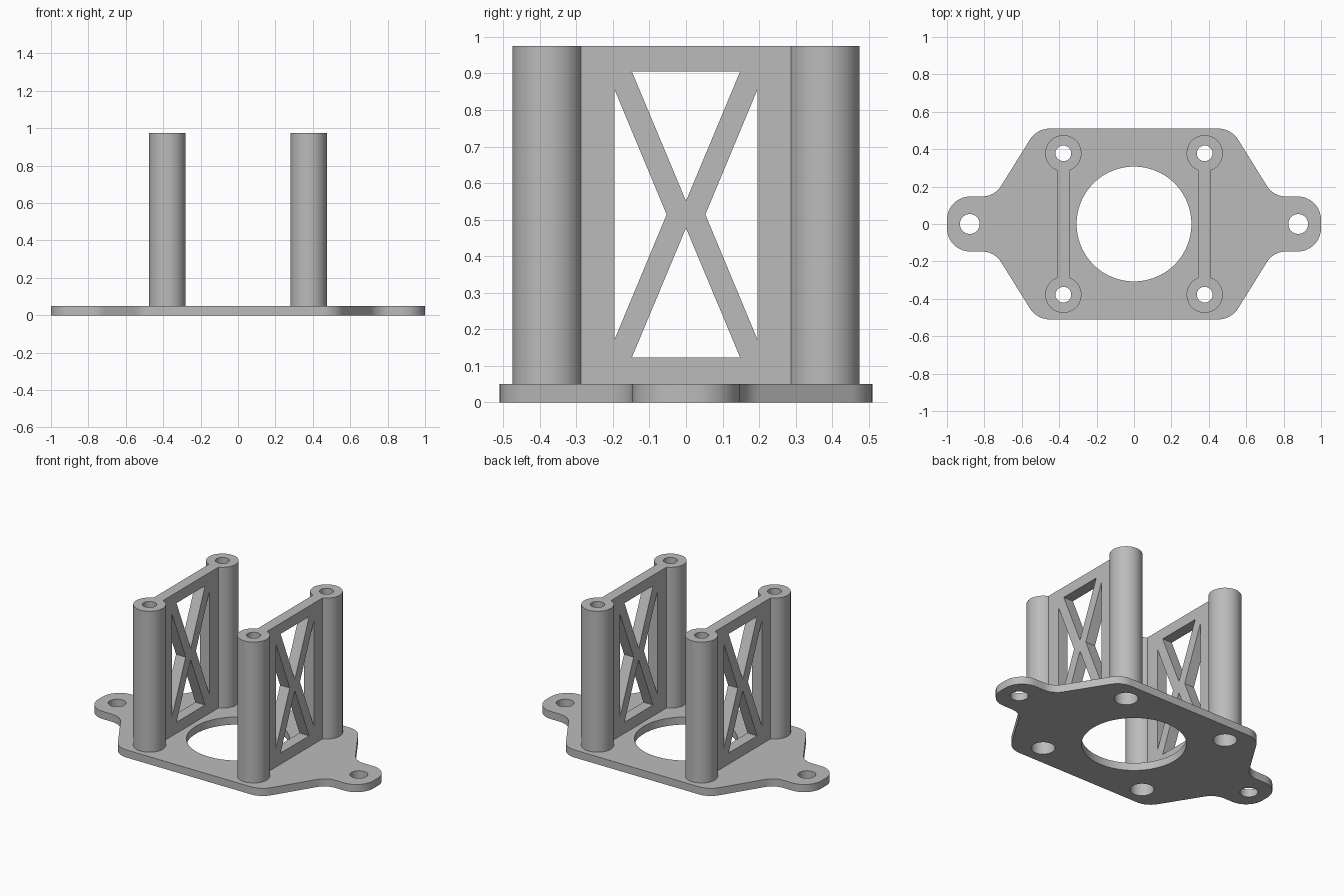
import bpy, bmesh
from math import sin, cos, tan, pi
from mathutils import Vector, Matrix

cube = bpy.data.objects.get("Cube")
if cube:
    bpy.data.objects.remove(cube, do_unlink=True)

PLATE, TOP, POST = 0.05, 0.975, 0.378      # plate thickness, total height, post offset
BORE, RECESS, POST_R = 0.042, 0.07, 0.097  # screw bore, head recess, post radius

grey = bpy.data.materials.new("plain_grey")
grey.use_nodes = True
colour = (0.5, 0.5, 0.5, 1)
grey.diffuse_color = colour
grey.node_tree.nodes["Principled BSDF"].inputs["Base Color"].default_value = colour


def finish(name, mesh):
    mesh.materials.clear()
    mesh.materials.append(grey)
    obj = bpy.data.objects.new(name, mesh)
    bpy.context.collection.objects.link(obj)
    bpy.ops.object.select_all(action='DESELECT')
    obj.select_set(True)
    bpy.context.view_layer.objects.active = obj
    bpy.ops.object.shade_smooth_by_angle(angle=0.52)
    return obj


def circle(x, y, r, n=64):
    return [(x + r * cos(2 * pi * i / n), y + r * sin(2 * pi * i / n)) for i in range(n)]


def rounded(corners, n=10):
    """Round each (x, y, radius) corner of a closed outline."""
    out = []
    for i, (x, y, r) in enumerate(corners):
        p = Vector((x, y))
        a = (Vector(corners[i - 1][:2]) - p).normalized()
        b = (Vector(corners[(i + 1) % len(corners)][:2]) - p).normalized()
        half = a.angle(b) / 2
        centre = p + (a + b).normalized() * r / sin(half)
        start = p + a * r / tan(half) - centre
        end = p + b * r / tan(half) - centre
        sweep = start.angle_signed(end)
        for k in range(n + 1):
            t = -sweep * k / n
            out.append(centre + Matrix.Rotation(t, 2) @ start)
    return out


def sheet(name, loops, thickness, matrix):
    """Extrude a flat outline with holes."""
    curve = bpy.data.curves.new(name, 'CURVE')
    curve.dimensions, curve.fill_mode = '2D', 'BOTH'
    curve.extrude = thickness / 2
    for loop in loops:
        s = curve.splines.new('POLY')
        s.points.add(len(loop) - 1)
        for pt, co in zip(s.points, loop):
            pt.co = (co[0], co[1], 0, 1)
        s.use_cyclic_u = True
    temp = bpy.data.objects.new(name + "_outline", curve)
    bpy.context.collection.objects.link(temp)
    bpy.context.view_layer.update()
    graph = bpy.context.evaluated_depsgraph_get()
    mesh = bpy.data.meshes.new_from_object(temp.evaluated_get(graph))
    bpy.data.objects.remove(temp, do_unlink=True)
    bm = bmesh.new()
    bm.from_mesh(mesh)
    bmesh.ops.remove_doubles(bm, verts=bm.verts, dist=1e-5)
    bmesh.ops.transform(bm, matrix=matrix, verts=bm.verts)
    bmesh.ops.recalc_face_normals(bm, faces=bm.faces)
    bm.to_mesh(mesh)
    bm.free()
    return finish(name, mesh)


# Base plate: hexagonal body with two mounting ears
quarter = [(1, 0.147, 0.124), (0.746, 0.147, 0.12), (0.52, 0.51, 0.125)]
right_half = quarter + [(-x, y, r) for x, y, r in reversed(quarter)]
outline = right_half + [(-x, -y, r) for x, y, r in right_half]
loops = [rounded(outline), circle(0, 0, 0.307, 96)]
loops += [circle(s * 0.878, 0, 0.053) for s in (-1, 1)]
loops += [circle(sx * POST, sy * POST, RECESS) for sx in (-1, 1) for sy in (-1, 1)]
sheet("base_plate", loops, PLATE, Matrix.Translation((0, 0, PLATE / 2)))


# Hollow posts with a wide recess below and a narrow bore on top
def post(name, x, y):
    profile = [(RECESS, PLATE), (POST_R, PLATE), (POST_R, TOP),
               (BORE, TOP), (BORE, 0.8), (RECESS, 0.8)]
    bm = bmesh.new()
    rings = [[bm.verts.new((px, py, z)) for px, py in circle(x, y, r)] for r, z in profile]
    for i, ring in enumerate(rings):
        below = rings[i - 1]
        for k in range(len(ring)):
            bm.faces.new((below[k - 1], below[k], ring[k], ring[k - 1]))
    bmesh.ops.recalc_face_normals(bm, faces=bm.faces)
    mesh = bpy.data.meshes.new(name)
    bm.to_mesh(mesh)
    bm.free()
    finish(name, mesh)


# Side walls with cross-braced windows, drawn in (y, z)
MID = 0.514
wall = [(-0.292, PLATE), (0.292, PLATE), (0.292, TOP), (-0.292, TOP)]
windows = [wall]
for s in (-1, 1):
    windows.append([(-0.148, MID + s * 0.391), (0.148, MID + s * 0.391), (0, MID + s * 0.037)])
    windows.append([(s * 0.196, MID + 0.343), (s * 0.196, MID - 0.343), (s * 0.053, MID)])
upright = Matrix(((0, 0, 1, 0), (1, 0, 0, 0), (0, 1, 0, 0), (0, 0, 0, 1)))

for side, sx in (("left", 1), ("right", -1)):
    sheet(side + "_braced_wall", windows, 0.07,
          Matrix.Translation((sx * POST, 0, 0)) @ upright)
    for end, sy in (("front", -1), ("back", 1)):
        post(f"{end}_{side}_post", sx * POST, sy * POST)
